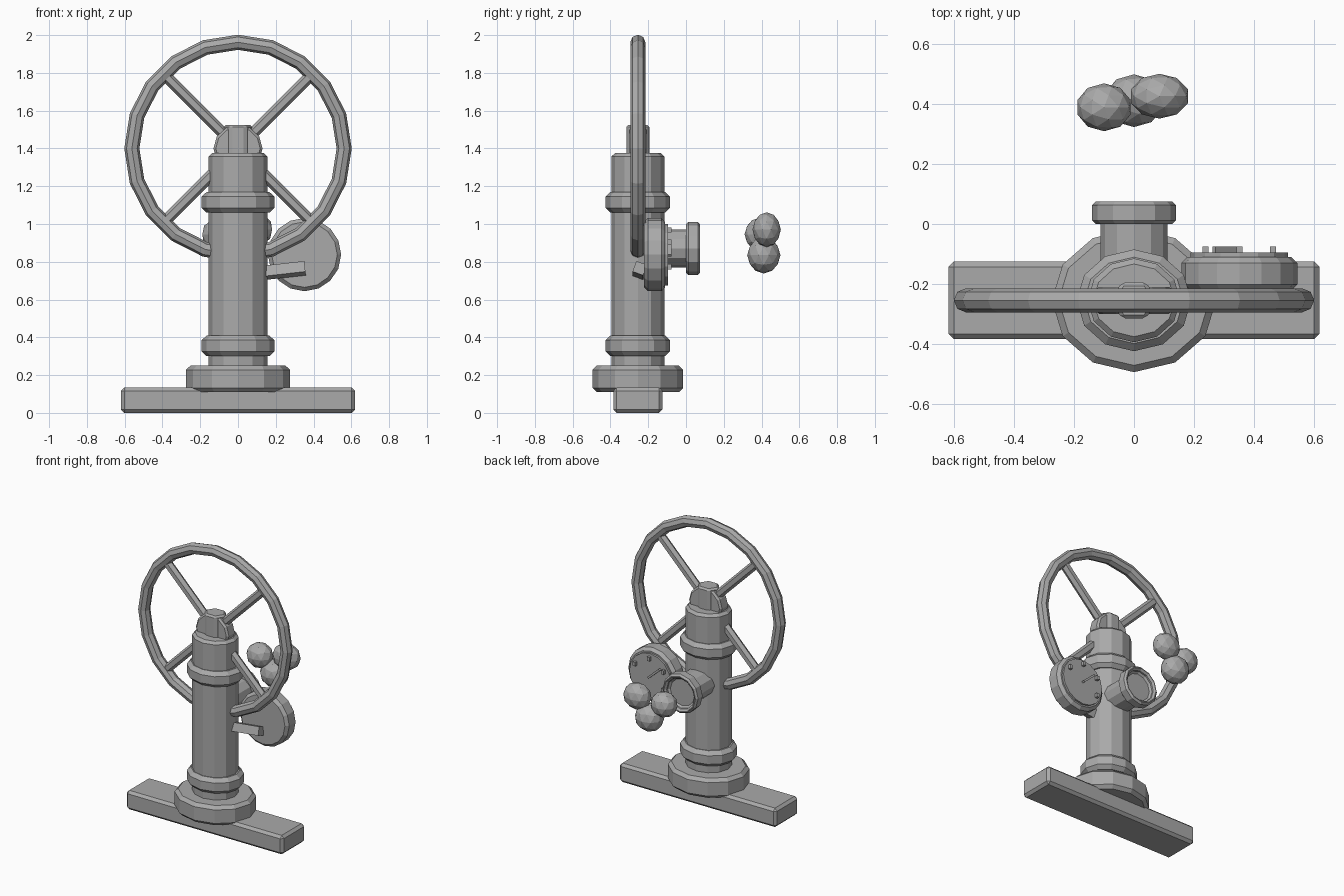
import bpy, bmesh
from math import radians, sin, cos, pi
from mathutils import Matrix, Vector

cube = bpy.data.objects.get("Cube")
if cube:
    bpy.data.objects.remove(cube, do_unlink=True)

grey = bpy.data.materials.new("plain grey")
grey.use_nodes = True
colour = (0.4, 0.4, 0.4, 1)
grey.diffuse_color = colour
grey.node_tree.nodes["Principled BSDF"].inputs["Base Color"].default_value = colour

AXIS_Y = -0.255          # the post stands on this line
HUB = Vector((0, AXIS_Y, 1.4))


def finish(bm, name, bevel=0.0):
    bmesh.ops.recalc_face_normals(bm, faces=bm.faces)
    mesh = bpy.data.meshes.new(name)
    bm.to_mesh(mesh)
    bm.free()
    mesh.materials.append(grey)
    obj = bpy.data.objects.new(name, mesh)
    bpy.context.collection.objects.link(obj)
    if bevel:
        mod = obj.modifiers.new("soft edges", "BEVEL")
        mod.width = bevel
        mod.segments = 1
        mod.limit_method = "ANGLE"
        mod.angle_limit = radians(50)
    return obj


def cylinder_mesh(start, end, rx, ry, sides=12, turn=0):
    start, end = Vector(start), Vector(end)
    axis = end - start
    if abs(axis.normalized().z) > 0.99:
        rot = Matrix.Identity(4)
    else:
        rot = axis.to_track_quat("Z", "Y").to_matrix().to_4x4()
    matrix = (Matrix.Translation((start + end) / 2) @ rot
              @ Matrix.Diagonal((rx, ry, 1, 1)) @ Matrix.Rotation(turn, 4, "Z"))
    bm = bmesh.new()
    bmesh.ops.create_cone(bm, cap_ends=True, segments=sides, radius1=1,
                          radius2=1, depth=axis.length, matrix=matrix)
    return bm


def cylinder(name, start, end, rx, ry=None, sides=12, bevel=0.0, turn=0):
    return finish(cylinder_mesh(start, end, rx, ry or rx, sides, turn), name, bevel)


def upright(name, z0, z1, rx, ry, bevel, **kw):
    return cylinder(name, (0, AXIS_Y, z0), (0, AXIS_Y, z1), rx, ry, bevel=bevel, **kw)


def box(name, centre, size, bevel=0.0, tilt=0):
    bm = bmesh.new()
    bmesh.ops.create_cube(bm, size=1, matrix=Matrix.Translation(centre)
                          @ Matrix.Rotation(tilt, 4, "Y") @ Matrix.Diagonal((*size, 1)))
    return finish(bm, name, bevel)


# Base and post
box("base_bar", (0, AXIS_Y, 0.0675), (1.24, 0.26, 0.135), 0.018)
upright("base_flange", 0.11, 0.25, 0.275, 0.24, 0.022)
upright("post", 0.12, 1.375, 0.155, 0.14, 0.018)
for name, z in (("lower_collar", 0.3), ("upper_collar", 1.06)):
    upright(name, z, z + 0.11, 0.192, 0.17, 0.025)

# Wheel hub
cylinder("hub_disc", HUB - Vector((0, 0.045, 0)), HUB + Vector((0, 0.045, 0)),
         0.13, 0.125, bevel=0.012)
upright("hub_nub", 1.3, 1.525, 0.08, 0.07, 0.012, sides=6, turn=radians(30))

# Hand wheel
bpy.ops.mesh.primitive_torus_add(location=HUB, rotation=(pi / 2, 0, 0), major_segments=20,
                                 minor_segments=8, major_radius=0.562, minor_radius=0.04)
rim = bpy.context.object
rim.name = "wheel_rim"
rim.data.materials.append(grey)
for i in range(4):
    a = radians(45 + 90 * i)
    out = Vector((cos(a), 0, sin(a)))
    cylinder(f"wheel_spoke_{i + 1}", HUB + out * 0.05, HUB + out * 0.55, 0.03, sides=6)

# Outlet with a hollow mouth
OUT_Z = 0.87
cylinder("outlet_neck", (0, -0.22, OUT_Z), (0, 0.02, OUT_Z), 0.112, 0.1)
bm = cylinder_mesh((0, 0, OUT_Z), (0, 0.075, OUT_Z), 0.14, 0.14)
mouth = max(bm.faces, key=lambda f: f.calc_center_median().y)
bmesh.ops.inset_region(bm, faces=[mouth], thickness=0.03)
bmesh.ops.inset_region(bm, faces=[mouth], thickness=0.002)
bmesh.ops.translate(bm, verts=mouth.verts, vec=(0, -0.035, 0))
finish(bm, "outlet_rim", 0.012)

# Gauge with dial, ticks and needle
GX, GZ = 0.352, 0.838
cylinder("gauge_body", (GX, -0.222, GZ), (GX, -0.11, GZ), 0.194, sides=16, bevel=0.02)
cylinder("gauge_dial", (GX, -0.13, GZ), (GX, -0.096, GZ), 0.163, sides=16)
for i, degrees in enumerate((30, 90, 150, 210)):
    a = radians(degrees)
    box(f"gauge_tick_{i + 1}", (GX + 0.13 * cos(a), -0.09, GZ + 0.13 * sin(a)),
        (0.02, 0.028, 0.028))
box("gauge_needle", (GX - 0.04, -0.09, GZ + 0.035), (0.12, 0.028, 0.014), tilt=radians(42))

# Gauge bracket
cylinder("gauge_bracket", (0.08, -0.245, 0.735), (0.355, -0.245, 0.766), 0.042,
         sides=4, turn=radians(25))

# Floating puff of three faceted blobs
for name, centre, size in (("puff_left", (0.085, 0.427, 0.97), (0.1, 0.075, 0.092)),
                           ("puff_right", (-0.1, 0.39, 0.945), (0.093, 0.08, 0.088)),
                           ("puff_low", (0, 0.412, 0.835), (0.1, 0.088, 0.097))):
    bm = bmesh.new()
    bmesh.ops.create_icosphere(bm, subdivisions=2, radius=1,
                               matrix=Matrix.Translation(centre) @ Matrix.Diagonal((*size, 1)))
    finish(bm, name)
